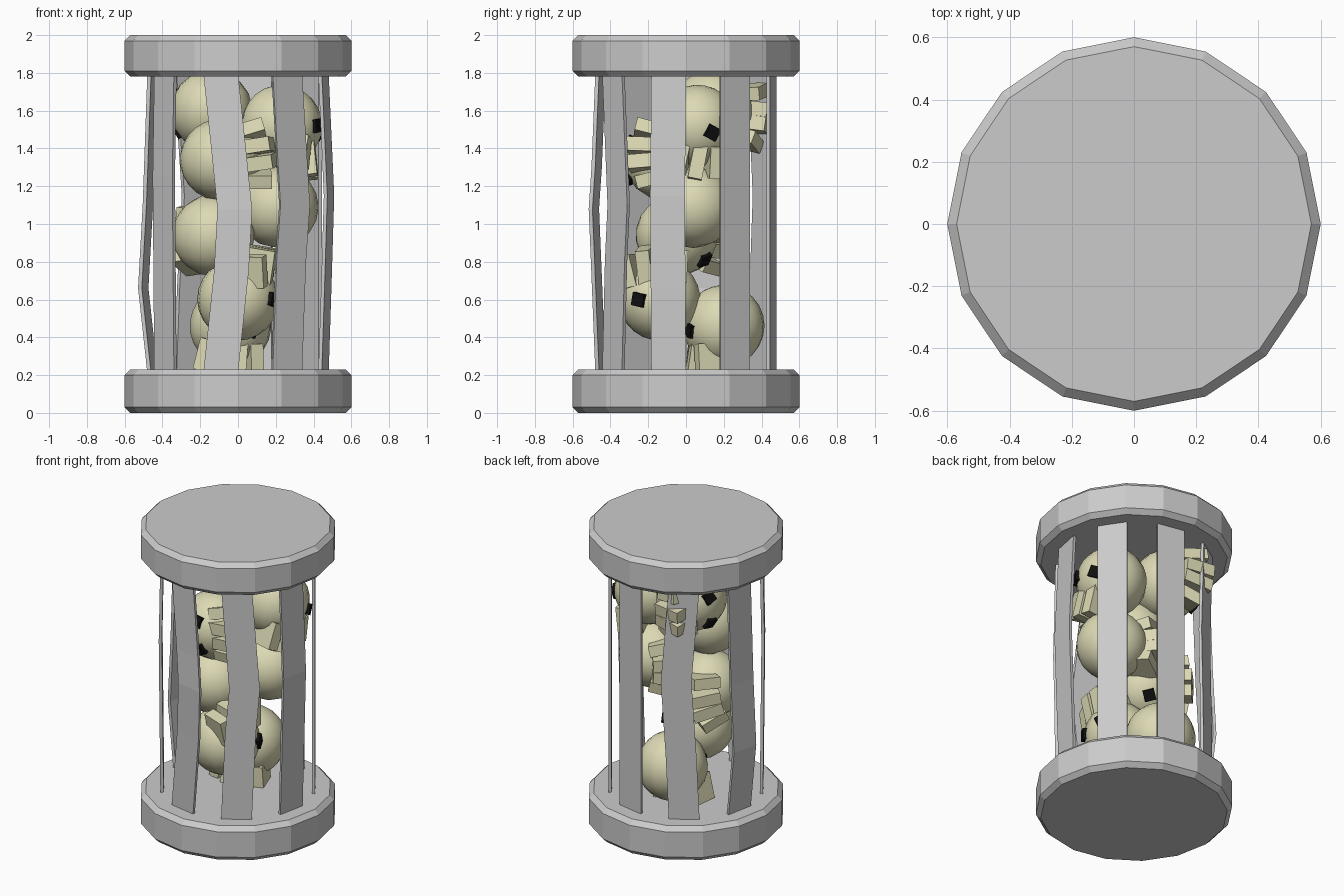
import bpy, bmesh, math
from mathutils import Vector, Matrix

if "Cube" in bpy.data.objects:
    bpy.data.objects.remove(bpy.data.objects["Cube"])


def material(name, colour):
    m = bpy.data.materials.new(name)
    m.diffuse_color = colour
    m.use_nodes = True
    m.node_tree.nodes["Principled BSDF"].inputs["Base Color"].default_value = m.diffuse_color
    return m


BONE = material("bone", (0.72, 0.70, 0.46, 1))
BLACK = material("socket_black", (0.005, 0.005, 0.005, 1))


def finish(bm, name, mats=()):
    bmesh.ops.recalc_face_normals(bm, faces=bm.faces)
    me = bpy.data.meshes.new(name)
    bm.to_mesh(me)
    bm.free()
    ob = bpy.data.objects.new(name, me)
    bpy.context.collection.objects.link(ob)
    for m in mats:
        me.materials.append(m)
    return ob


# 16-sided chamfered end discs
def disc(name, z0, z1):
    profile = [(0.57, z0), (0.60, z0 + 0.03), (0.60, z1 - 0.03), (0.57, z1)]
    bm = bmesh.new()
    rings = [[bm.verts.new((r * math.cos(i * math.pi / 8), r * math.sin(i * math.pi / 8), z))
              for i in range(16)] for r, z in profile]
    for a, b in zip(rings, rings[1:]):
        for i in range(16):
            j = (i + 1) % 16
            bm.faces.new((a[i], a[j], b[j], b[i]))
    bm.faces.new(rings[0])
    bm.faces.new(rings[-1])
    finish(bm, name)


disc("base_disc", 0, 0.23)
disc("top_disc", 1.78, 2.0)


# Bent flat bars: start angle, list of (z, sideways, outward)
def bar(name, start, bends):
    rows = [(0.21, 0, 0)] + bends + [(1.80, 0, 0)]
    a0, a1 = math.radians(start), math.radians(start + 22.5)
    mid = (a0 + a1) / 2
    tang = Vector((-math.sin(mid), math.cos(mid), 0))
    out = Vector((math.cos(mid), math.sin(mid), 0))
    bm = bmesh.new()
    rings = []
    for z, t, r in rows:
        off = tang * t + out * r + Vector((0, 0, z))
        rings.append([bm.verts.new(Vector((rad * math.cos(a), rad * math.sin(a), 0)) + off)
                      for rad, a in ((0.48, a0), (0.48, a1), (0.46, a1), (0.46, a0))])
    for a, b in zip(rings, rings[1:]):
        for i in range(4):
            j = (i + 1) % 4
            bm.faces.new((a[i], a[j], b[j], b[i]))
    bm.faces.new(rings[0])
    bm.faces.new(rings[-1])
    finish(bm, name)


bends = {
    22.5: [], 67.5: [], 202.5: [(1.25, 0, 0.01)],
    112.5: [(0.66, -0.02, 0), (1.15, -0.05, 0)],
    157.5: [(0.66, 0, 0.05), (1.1, 0, 0.025)],
    247.5: [(0.75, 0.06, 0.01), (1.08, 0.08, 0.02), (1.3, 0.055, 0.01)],
    292.5: [(0.8, 0.025, 0), (1.1, 0.05, 0)],
    337.5: [(0.66, 0, 0.015), (1.15, 0, 0.03)],
}
for n, (start, rows) in enumerate(bends.items()):
    bar(f"cage_bar_{n + 1}", start, rows)


def box(bm, centre, size, rot=None, mat=0):
    m = Matrix.Translation(centre) @ (rot or Matrix()) @ Matrix.Diagonal((*size, 1))
    for v in bmesh.ops.create_cube(bm, size=1, matrix=m)["verts"]:
        for f in v.link_faces:
            f.material_index = mat


# Skull in local space: faces -y, jaw towards -z
def skull(name, centre, facing, up):
    bm = bmesh.new()
    bmesh.ops.create_uvsphere(bm, u_segments=16, v_segments=12, radius=0.217)
    for f in bm.faces:
        f.smooth = True
    for s in (-1, 1):
        box(bm, (s * 0.043, -0.10, -0.19), (0.075, 0.19, 0.18),
            Matrix.Rotation(s * 0.06, 4, 'Z') @ Matrix.Rotation(-0.15, 4, 'X'))
        box(bm, (s * 0.125, -0.075, -0.165), (0.07, 0.17, 0.17),
            Matrix.Rotation(s * 0.25, 4, 'Z') @ Matrix.Rotation(s * -0.15, 4, 'Y'))
        box(bm, (s * 0.085, -0.18, -0.01), (0.07, 0.06, 0.07),
            Matrix.Rotation(s * 0.45, 4, 'Z') @ Matrix.Rotation(s * 0.3, 4, 'Y'), 1)
    ob = finish(bm, name, (BONE, BLACK))
    z = Vector(up).normalized()
    y = -Vector(facing)
    y = (y - z * y.dot(z)).normalized()
    x = y.cross(z)
    ob.matrix_world = Matrix.Translation(centre) @ Matrix((x, y, z)).transposed().to_4x4()


skulls = [
    ((-0.09, -0.11, 1.34), (0.0, -1, 0.0), (-1, 0, -0.15)),
    ((0.23, 0.06, 1.52), (1, -0.05, -0.05), (0.05, 0.2, 1)),
    ((-0.14, 0.14, 1.60), (-0.85, 0.4, -0.1), (-0.3, -0.9, 0.1)),
    ((0.21, 0.04, 1.09), (-0.8, -0.5, 0), (0.5, -0.85, 0)),
    ((-0.13, -0.05, 0.94), (0.6, 0.75, -0.2), (0.8, -0.55, 0)),
    ((0.0, -0.14, 0.60), (1, -0.1, 0.05), (0, 0.1, -1)),
    ((-0.04, 0.20, 0.46), (0.1, -1, 0), (0.1, 0, 1)),
]
for n, args in enumerate(skulls):
    skull(f"skull_{n + 1}", *args)
